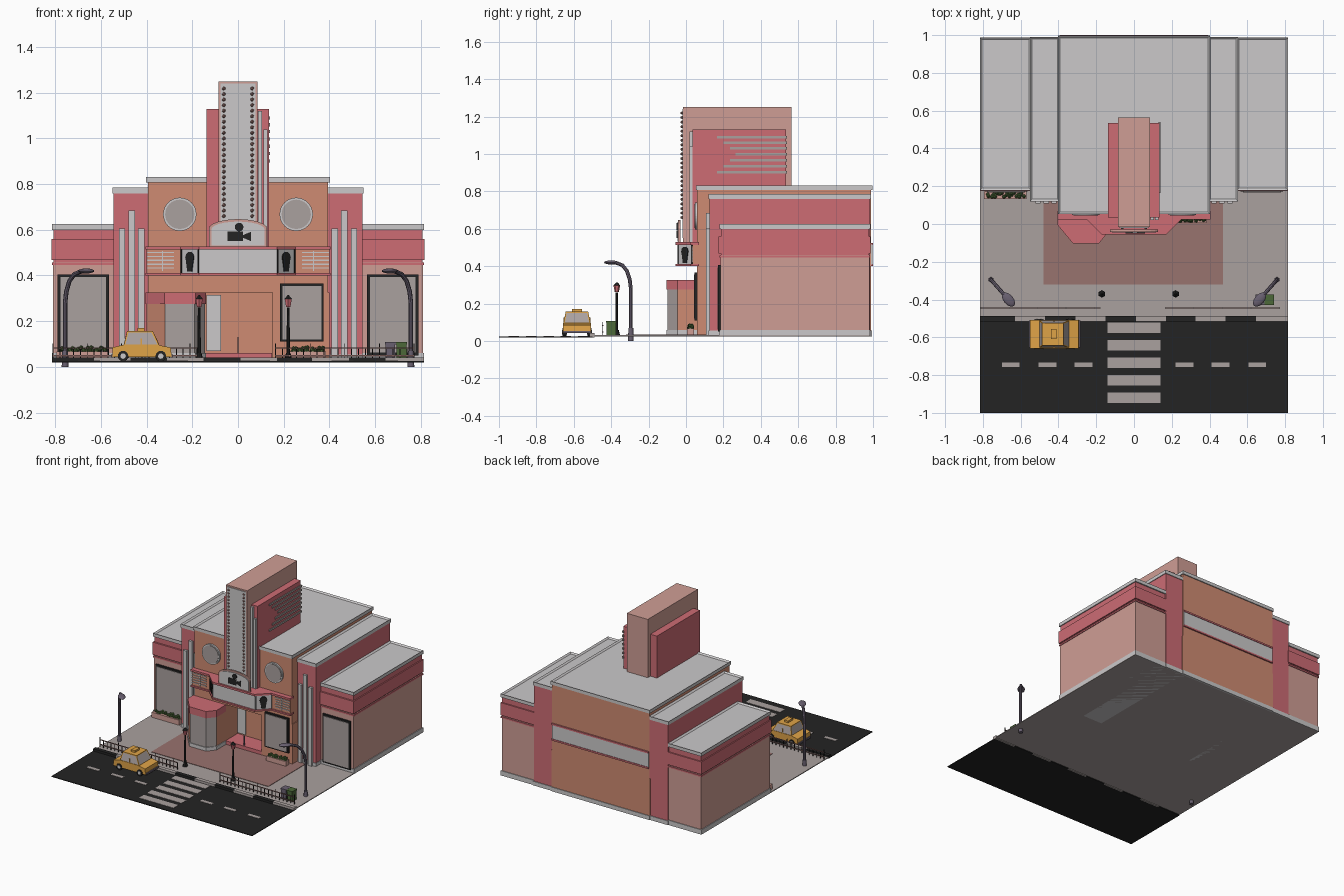
import bpy, bmesh, math, random
from mathutils import Matrix, Vector

if "Cube" in bpy.data.objects:
    bpy.data.objects.remove(bpy.data.objects["Cube"])

random.seed(4)


def mat(name, hexcol):
    lin = [((int(hexcol[i:i + 2], 16) / 255 + 0.055) / 1.055) ** 2.4 for i in (0, 2, 4)]
    m = bpy.data.materials.new(name)
    m.diffuse_color = (*lin, 1)
    m.use_nodes = True
    m.node_tree.nodes["Principled BSDF"].inputs["Base Color"].default_value = m.diffuse_color
    return m


PINK, RED, ORANGE = mat("pink_plaster", "CF9E95"), mat("rose_red", "CD6C74"), mat("terracotta", "CF8B72")
LIGHT, GREY, PAVE = mat("light_grey", "CBC9CA"), mat("warm_grey", "AAA19F"), mat("brown_paving", "99736E")
BLACK, YELLOW = mat("asphalt_black", "232323"), mat("taxi_yellow", "DFA347")
GREEN, STEEL = mat("leaf_green", "4C6838"), mat("purple_steel", "696070")
round_parts = []


def finish(name, bm, *mats):
    bmesh.ops.recalc_face_normals(bm, faces=bm.faces[:])
    me = bpy.data.meshes.new(name)
    bm.to_mesh(me)
    bm.free()
    for m in mats:
        me.materials.append(m)
    ob = bpy.data.objects.new(name, me)
    bpy.context.collection.objects.link(ob)
    return ob


def add_box(bm, x0, x1, y0, y1, z0, z1):
    c = Vector(((x0 + x1) / 2, (y0 + y1) / 2, (z0 + z1) / 2))
    m = Matrix.Translation(c) @ Matrix.Diagonal((abs(x1 - x0), y1 - y0, z1 - z0, 1))
    bmesh.ops.create_cube(bm, size=1, matrix=m)


def boxes(name, dims, m):
    bm = bmesh.new()
    for d in dims:
        add_box(bm, *d)
    return finish(name, bm, m)


def box(name, x0, x1, y0, y1, z0, z1, m):
    return boxes(name, [(x0, x1, y0, y1, z0, z1)], m)


def sweep(name, pts, vec, *mats, rule=None):
    """Extrude the closed outline pts along vec; rule(face) picks the material."""
    bm = bmesh.new()
    f = bm.faces.new([bm.verts.new(p) for p in pts])
    r = bmesh.ops.extrude_face_region(bm, geom=[f])
    bmesh.ops.translate(bm, vec=vec, verts=[v for v in r["geom"] if isinstance(v, bmesh.types.BMVert)])
    bmesh.ops.recalc_face_normals(bm, faces=bm.faces[:])
    if rule:
        for f in bm.faces:
            f.material_index = rule(f)
    return finish(name, bm, *mats)


def plan(name, pts, z0, z1, *mats, rule=None):
    return sweep(name, [(x, y, z0) for x, y in pts], (0, 0, z1 - z0), *mats, rule=rule)


def front(name, pts, y, m, t=0.006):
    return sweep(name, [(x, y, z) for x, z in pts], (0, -t, 0), m)


def ring(cx, cz, r, n=24):
    return [(cx + r * math.cos(i * math.tau / n), cz + r * math.sin(i * math.tau / n)) for i in range(n)]


def cone(name, loc, r1, r2, h, m, axis="Z", n=16):
    bm = bmesh.new()
    rot = Matrix.Rotation(math.pi / 2, 4, "X") if axis == "Y" else Matrix()
    bmesh.ops.create_cone(bm, cap_ends=True, segments=n, radius1=r1, radius2=r2, depth=h,
                          matrix=Matrix.Translation(loc) @ rot)
    ob = finish(name, bm, m)
    round_parts.append(ob)
    return ob


def parapet(name, x0, x1, y0, y1, z0, z1):
    """Roof slab with a raised rim."""
    bm = bmesh.new()
    add_box(bm, x0, x1, y0, y1, z0, z1)
    top = max(bm.faces, key=lambda f: f.calc_center_median().z)
    bmesh.ops.inset_region(bm, faces=[top], thickness=0.016)
    bmesh.ops.translate(bm, verts=top.verts[:], vec=(0, 0, -0.01))
    finish(name, bm, LIGHT)


# Ground: road, markings, kerb, pavement
box("road", -.815, .815, -1, -.5, .02, .025, BLACK)
boxes("crosswalk", [(-.14, .14, y - .028, y + .028, .025, .027) for y in (-.55, -.643, -.735, -.828, -.92)], GREY)
boxes("lane_dashes", [(s * x, s * (x + .095), -.758, -.732, .025, .027) for x in (.22, .41, .605) for s in (-1, 1)], GREY)
box("sidewalk", -.815, .815, -.5, .98, .025, .031, GREY)
box("entrance_paving", -.48, .47, -.32, .2, .031, .034, PAVE)
edges = [-.815, -.63, -.47, -.31, -.15, .01, .17, .325, .485, .645, .815]
for i in range(10):
    box("kerb_block", edges[i], edges[i + 1], -.517, -.488, .02, .042, GREY if i % 2 else BLACK)

# Side wings and stepped blocks
for s in (-1, 1):
    box("wing_wall", s * .54, s * .81, .185, .98, .03, .46, PINK)
    box("wing_base", s * .54, s * .815, .18, .985, .025, .06, LIGHT)
    box("wing_stripe", s * .54, s * .815, .18, .985, .447, .458, RED)
    box("wing_upper", s * .54, s * .808, .187, .978, .46, .605, RED)
    box("wing_band", s * .54, s * .816, .175, .987, .468, .56, RED)
    parapet("wing_roof", s * .545, s * .815, .178, .987, .6, .625)
    box("step_wall", s * .39, s * .545, .125, .985, .03, .765, RED)
    box("step_base", s * .39, s * .548, .12, .99, .025, .055, LIGHT)
    parapet("step_roof", s * .395, s * .55, .12, .99, .76, .785)
    boxes("step_fins", [(s * (x - .014), s * (x + .014), .108, .126, .03, z)
                        for x, z in ((.424, .605), (.465, .685), (.508, .605))], LIGHT)
    # wing display window
    box("wing_window_frame", s * .565, s * .79, .172, .186, .05, .405, BLACK)
    box("wing_window", s * .577, s * .778, .168, .176, .062, .393, GREY)

# Central hall with recessed entrance
plan("hall_lower", [(-.4, .06), (-.145, .06), (-.145, .2), (.15, .2), (.15, .06), (.4, .06), (.4, .99), (-.4, .99)],
     .03, .325, ORANGE)
box("hall_upper", -.395, .395, .06, .99, .325, .815, ORANGE)
parapet("hall_roof", -.402, .402, .053, .997, .808, .832)
box("hall_back_base", -.4, .4, .95, .995, .025, .055, LIGHT)
box("back_band", -.393, .393, .95, .996, .41, .515, LIGHT)
boxes("back_band_lips", [(-.393, .393, .95, 1.0, z, z + .012) for z in (.4, .513)], RED)
box("entrance_step", -.143, .148, .06, .2, .031, .06, RED)
boxes("entrance_doors", [(-.138, -.075, .192, .2, .07, .315)], LIGHT)
box("handrail", -.003, .003, .07, .076, .06, .13, STEEL)
box("poster_frame", .185, .375, .046, .06, .11, .365, BLACK)
box("poster", .195, .365, .042, .05, .12, .355, GREY)
for s in (-1, 1):
    front("round_window_rim", ring(s * .255, .668, .073, 32), .06, LIGHT, .012)
    front("round_window", ring(s * .255, .668, .064, 32), .05, GREY, .005)

# Ticket booth
booth = [(-.4, .06), (-.4, -.005), (-.32, -.1), (-.19, -.1), (-.145, -.045), (-.145, .06)]
plan("booth_wall", booth, .03, .28, ORANGE, GREY,
     rule=lambda f: int(f.normal.y < -.3 and f.normal.x > -.3))
cx, cy = -.272, -.01
grow = [(cx + (x - cx) * 1.04, cy + (y - cy) * 1.05) for x, y in booth]
plan("booth_base", grow, .028, .06, LIGHT)
plan("booth_roof", grow, .275, .325, RED)

# Marquee: core, lips, striped sides and framed corner panels
mq = [(-.4, .07), (-.4, .035), (-.25, .035), (-.17, -.045), (.17, -.045), (.25, .035), (.4, .035), (.4, .07)]
plan("marquee", mq, .405, .52, LIGHT, ORANGE, rule=lambda f: int(abs(f.calc_center_median().x) > .25))
lip = [(x * 1.01, y - (.01 if y < .06 else 0)) for x, y in mq]
plan("marquee_lower_lip", lip, .4, .411, RED)
plan("marquee_upper_lip", lip, .514, .528, RED)
for s in (-1, 1):
    boxes("marquee_side_stripes", [(s * .28, s * .398, .03, .036, z, z + .005) for z in (.43, .447, .464, .481, .498)]
          + [(s * .328, s * .333, .03, .036, .42, .508)], LIGHT)
    o, u, n = Vector((s * .21, -.005, 0)), Vector((s * .707, .707, 0)), Vector((s * .707, -.707, 0))
    def panel(name, pts):
        sweep(name, [o + u * a + Vector((0, 0, z)) for a, z in pts], n * .004, BLACK)
    panel("snack_tub", [(-.014, .418), (.014, .418), (.022, .465), (-.022, .465)])
    panel("snack_top", ring(0, .478, .026, 10))
    for a in (-.054, .05):
        panel("panel_edge", [(a, .411), (a + .005, .411), (a + .005, .514), (a, .514)])

# Arched sign with a film camera picture
def arch(w, z0, z1, rise):
    return [(-w, z0), (w, z0)] + [(w * math.cos(a), z1 + rise * math.sin(a))
                                  for a in [i * math.pi / 12 for i in range(13)]]
front("sign_border", arch(.128, .528, .605, .042), -.03, PINK, .012)
front("sign_face", arch(.117, .532, .602, .034), -.042, LIGHT, .004)
front("camera_body", [(-.045, .55), (.022, .55), (.022, .592), (-.045, .592)], -.046, BLACK, .004)
front("camera_lens", [(.022, .565), (.058, .55), (.058, .592), (.022, .577)], -.046, BLACK, .004)
front("camera_reel", ring(.005, .612, .019, 14), -.046, BLACK, .004)

# Tower with bulbs, side slabs and fins
box("tower", -.085, .085, -.015, .565, .528, 1.25, PINK)
box("tower_panel", -.077, .077, -.02, -.01, .55, 1.24, LIGHT)
box("tower_slab", -.138, .135, .035, .535, .528, 1.13, RED)
boxes("tower_slab_fins", [(.087, .105, .02, .04, .528, 1.12), (.112, .13, .02, .04, .528, 1.04)], LIGHT)
boxes("tower_side_bars", [(.13, .141, y, .54, z - .007, z + .007) for y, z in
      zip((.165, .2, .235, .265, .235, .2, .165), (1.09, 1.06, 1.03, .998, .966, .934, .902))], GREY)
bm = bmesh.new()
for s in (-1, 1):
    for i in range(24):
        bmesh.ops.create_icosphere(bm, subdivisions=1, radius=.0085,
                                   matrix=Matrix.Translation((s * .062, -.022, .66 + i * .0243)))
finish("tower_bulbs", bm, PAVE)

# Planters
for x0, x1, y0, y1 in ((-.795, -.57, .132, .175), (.225, .385, .005, .043)):
    box("planter", x0, x1, y0, y1, .03, .068, PINK)
    bm = bmesh.new()
    for i in range(30):
        bmesh.ops.create_icosphere(bm, subdivisions=1, radius=.011, matrix=Matrix.Translation(
            (random.uniform(x0 + .012, x1 - .012), random.uniform(y0 + .01, y1 - .01), random.uniform(.066, .084))))
    finish("planter_bush", bm, GREEN)

# Fences
for x0, x1 in ((-.81, -.18), (.165, .77)):
    n = round((x1 - x0) / .03)
    step = (x1 - x0) / n
    boxes("fence_rails", [(x0, x1, -.448, -.442, z, z + .005) for z in (.046, .08)], PAVE)
    boxes("fence_bars", [(x0 + i * step - .002, x0 + i * step + .002, -.447, -.443, .03, .102 if i % 5 == 0 else .084)
                         for i in range(n + 1)], BLACK)

# Ornamental lanterns
for x in (-.17, .22):
    y = -.37
    cone("lantern_base", (x, y, .045), .018, .01, .03, BLACK, n=8)
    cone("lantern_post", (x, y, .15), .0075, .006, .22, BLACK, n=8)
    cone("lantern_glass", (x, y, .28), .011, .018, .035, RED, n=6)
    cone("lantern_cap", (x, y, .305), .02, .003, .018, BLACK, n=6)

# Curved street lamps
for s in (-1, 1):
    base, d = Vector((s * .757, -.295, 0)), Vector((-s * .66, -.75, 0))
    cu = bpy.data.curves.new("lamp_path", "CURVE")
    cu.dimensions, cu.bevel_depth, cu.bevel_resolution, cu.use_fill_caps = "3D", .01, 2, True
    path = [(0, 0), (0, .28), (.008, .33), (.028, .375), (.06, .405), (.1, .417), (.14, .42)]
    sp = cu.splines.new("POLY")
    sp.points.add(len(path) - 1)
    for p, (t, z) in zip(sp.points, path):
        p.co = (*(base + d * t + Vector((0, 0, z))), 1)
    tmp = bpy.data.objects.new("lamp_path", cu)
    me = bpy.data.meshes.new_from_object(tmp)
    bpy.data.objects.remove(tmp)
    me.materials.clear()
    me.materials.append(STEEL)
    post = bpy.data.objects.new("street_lamp_post", me)
    bpy.context.collection.objects.link(post)
    round_parts.append(post)
    cone("street_lamp_base", (base.x, base.y, .035), .015, .013, .07, STEEL, n=12)
    bm = bmesh.new()
    bmesh.ops.create_uvsphere(bm, u_segments=12, v_segments=8, radius=1, matrix=Matrix.Translation(
        base + d * .14 + Vector((0, 0, .42))) @ Matrix.Rotation(math.atan2(d.y, d.x), 4, "Z")
        @ Matrix.Diagonal((.045, .026, .011, 1)))
    round_parts.append(finish("street_lamp_head", bm, STEEL))

# Litter bins
for x, m in ((.667, STEEL), (.716, GREEN)):
    box("bin", x - .021, x + .021, -.425, -.375, .031, .098, m)
    box("bin_lid", x - .024, x + .024, -.428, -.372, .098, .108, m)

# Taxi
prof = [(-.55, .043), (-.55, .085), (-.5, .097), (-.355, .097), (-.295, .085), (-.29, .043)]
sweep("taxi_body", [(x, -.508, z) for x, z in prof], (0, -.15, 0), YELLOW)
bm = bmesh.new()
add_box(bm, -.5, -.345, -.655, -.511, .093, .157)
for v in bm.verts:
    if v.co.z > .12:
        v.co.x += .014 if v.co.x < -.42 else -.028
        v.co.y += .012 if v.co.y < -.58 else -.012
sides = [f for f in bm.faces if abs(f.normal.z) < .8]
bmesh.ops.inset_individual(bm, faces=sides, thickness=.009)
for f in sides:
    f.material_index = 1
finish("taxi_cabin", bm, YELLOW, GREY)
box("taxi_roof_sign", -.44, -.41, -.61, -.556, .157, .171, YELLOW)
boxes("taxi_bumpers", [(-.556, -.545, -.655, -.511, .042, .054), (-.295, -.284, -.655, -.511, .042, .054)], STEEL)
boxes("taxi_side_pillars", [(-.427, -.421, -.655, -.511, .093, .125)], YELLOW)
for x in (-.503, -.338):
    for y in (-.65, -.516):
        cone("taxi_wheel", (x, y, .047), .023, .023, .022, BLACK, "Y")
        cone("taxi_hub", (x, y, .047), .012, .012, .026, LIGHT, "Y", 12)

# Smooth the round parts, keep their edges sharp
bpy.ops.object.select_all(action="DESELECT")
for ob in round_parts:
    ob.select_set(True)
bpy.context.view_layer.objects.active = round_parts[0]
bpy.ops.object.shade_smooth_by_angle(angle=math.radians(40))
